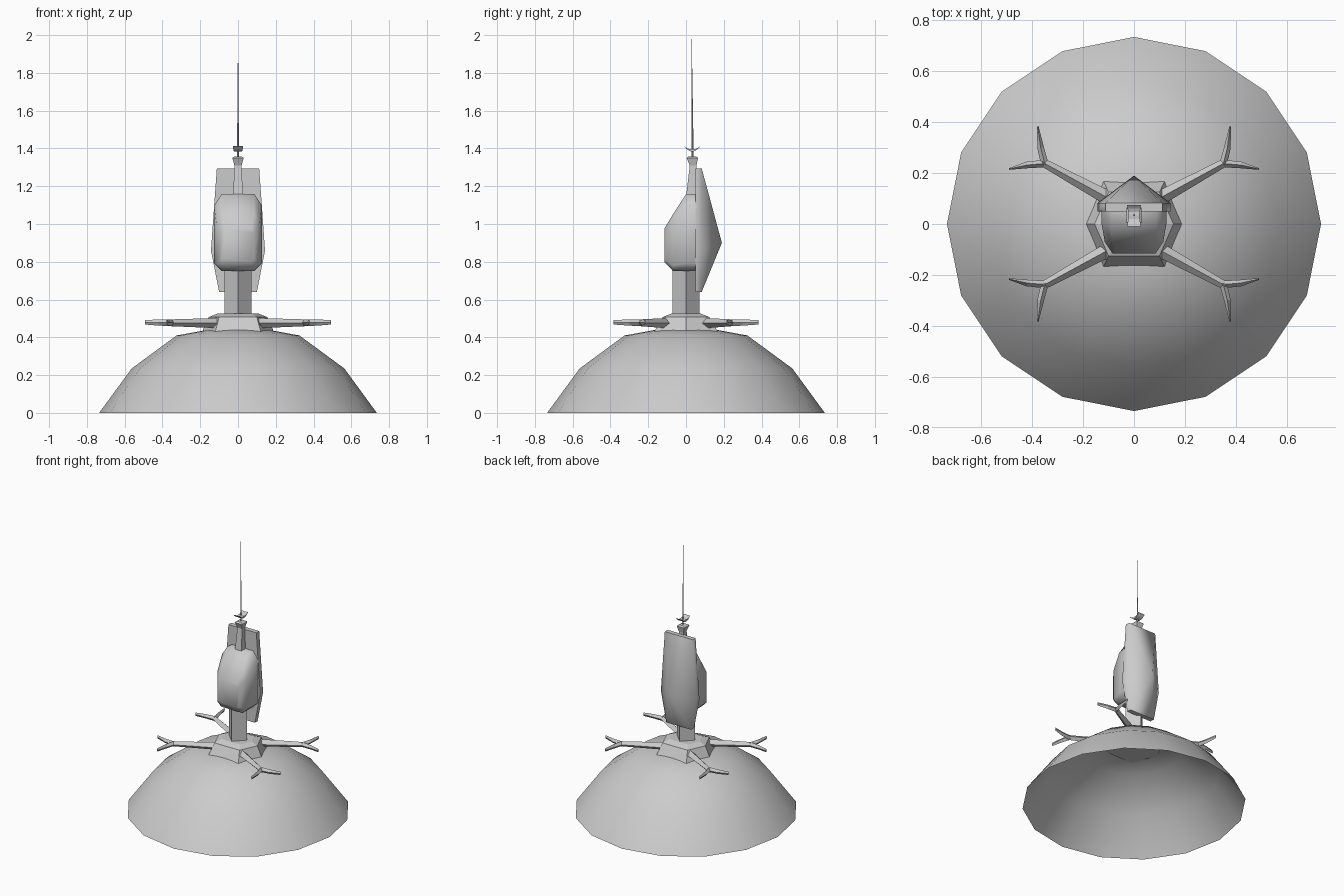
import bpy, bmesh
from math import sin, cos, pi, radians
from mathutils import Vector

if "Cube" in bpy.data.objects:
    bpy.data.objects.remove(bpy.data.objects["Cube"])


def make(name, bm, angle=None, mirror=False):
    bmesh.ops.recalc_face_normals(bm, faces=bm.faces)
    me = bpy.data.meshes.new(name)
    bm.to_mesh(me)
    bm.free()
    ob = bpy.data.objects.new(name, me)
    bpy.context.collection.objects.link(ob)
    if angle:
        bpy.ops.object.select_all(action='DESELECT')
        ob.select_set(True)
        bpy.context.view_layer.objects.active = ob
        bpy.ops.object.shade_smooth_by_angle(angle=radians(angle))
    if mirror:
        ob.modifiers.new("mirror", 'MIRROR').use_axis = (True, True, False)
    return ob


def loft(bm, rings, start=True, end=True):
    vs = [[bm.verts.new(p) for p in r] for r in rings]
    for a, b in zip(vs, vs[1:]):
        for i in range(len(a)):
            j = (i + 1) % len(a)
            bm.faces.new((a[i], a[j], b[j], b[i]))
    if start:
        bm.faces.new(vs[0][::-1])
    if end:
        bm.faces.new(vs[-1])
    return vs


def circle(n, r, z, cy=0.0):
    return [(r * cos(2 * pi * i / n), cy + r * sin(2 * pi * i / n), z) for i in range(n)]


def fan(bm, ring, tip):
    t = bm.verts.new(tip)
    for i in range(len(ring)):
        bm.faces.new((ring[i], ring[(i + 1) % len(ring)], t))


# open dome shell
bm = bmesh.new()
rings = loft(bm, [circle(16, r, z) for r, z in ((.735, 0), (.563, .235), (.325, .41), (.16, .44))], False, False)
fan(bm, rings[-1], (0, 0, .45))
make("dome", bm, 50)

# six-sided hub
bm = bmesh.new()
hub = lambda a, b, c, z: [(a, 0, z), (b, c, z), (-b, c, z), (-a, 0, z), (-b, -c, z), (b, -c, z)]
loft(bm, [hub(.19, .12, .168, .43), hub(.155, .1, .125, .507), hub(.11, .075, .08, .525)])
make("hub", bm)


# four forked arms, one modelled and mirrored
def limb(bm, stations):
    d = (Vector(stations[-1][0]) - Vector(stations[0][0])).normalized()
    side = Vector((-d.y, d.x, 0))
    up = Vector((0, 0, 1))
    rings = []
    for p, w, h in stations:
        p = Vector(p)
        rings.append([p + side * w, p + up * h, p - side * w, p - up * h])
    loft(bm, rings)


bm = bmesh.new()
limb(bm, [((.07, .085, .475), .03, .028), ((.36, .243, .477), .016, .018)])
limb(bm, [((.345, .238, .477), .015, .018), ((.42, .232, .478), .013, .016), ((.492, .216, .48), .003, .012)])
limb(bm, [((.35, .232, .477), .015, .018), ((.367, .3, .478), .013, .016), ((.378, .384, .48), .003, .012)])
make("forked_arms", bm, mirror=True)

# square post set on its corner
bm = bmesh.new()
loft(bm, [circle(4, .072, .5), circle(4, .072, .8)])
make("post", bm)


# chamfered body
def octagon(y, hx, z0, z1, c):
    return [(hx - c, y, z0), (hx, y, z0 + c), (hx, y, z1 - c * 1.5), (hx - c, y, z1),
            (c - hx, y, z1), (-hx, y, z1 - c * 1.5), (-hx, y, z0 + c), (c - hx, y, z0)]


bm = bmesh.new()
loft(bm, [octagon(-.115, .085, .80, .975, .015), octagon(-.07, .115, .752, 1.05, .03),
          octagon(0, .127, .752, 1.158, .04), octagon(.055, .127, .752, 1.158, .04)])
make("body", bm, 60)

# six-sided back panel rising to a point
outline = [(.112, 1.295), (.143, .86), (.10, .64), (-.10, .64), (-.143, .86), (-.112, 1.295)]
bm = bmesh.new()
rings = loft(bm, [[(x, y, z) for x, z in outline] for y in (.05, .083)], True, False)
fan(bm, rings[-1], (0, .19, .9))
make("back_panel", bm, 60)

# flared neck
bm = bmesh.new()
box = lambda hx, y0, y1, z: [(-hx, y0, z), (hx, y0, z), (hx, y1, z), (-hx, y1, z)]
loft(bm, [box(.026, 0, .055, 1.14), box(.019, .02, .055, 1.31), box(.030, .003, .064, 1.35),
          box(.018, .014, .053, 1.358)])
make("neck", bm)

# curved cradle
bm = bmesh.new()
rings = []
for i in range(7):
    t = -1 + i / 3
    y, z, h = .033 + .042 * t, 1.383 + .027 * t * t, .006 * (1 - abs(t)) + .001
    hx = .027 - .006 * (1 - abs(t))
    rings.append([(-hx, y, z), (hx, y, z), (hx, y, z + 2 * h), (-hx, y, z + 2 * h)])
loft(bm, rings)
make("cradle", bm)

# antenna
bm = bmesh.new()
loft(bm, [circle(4, .005, z, .035) for z in (1.35, 1.41)] + [circle(4, .0001, 2.0, .03)])
make("antenna", bm)
